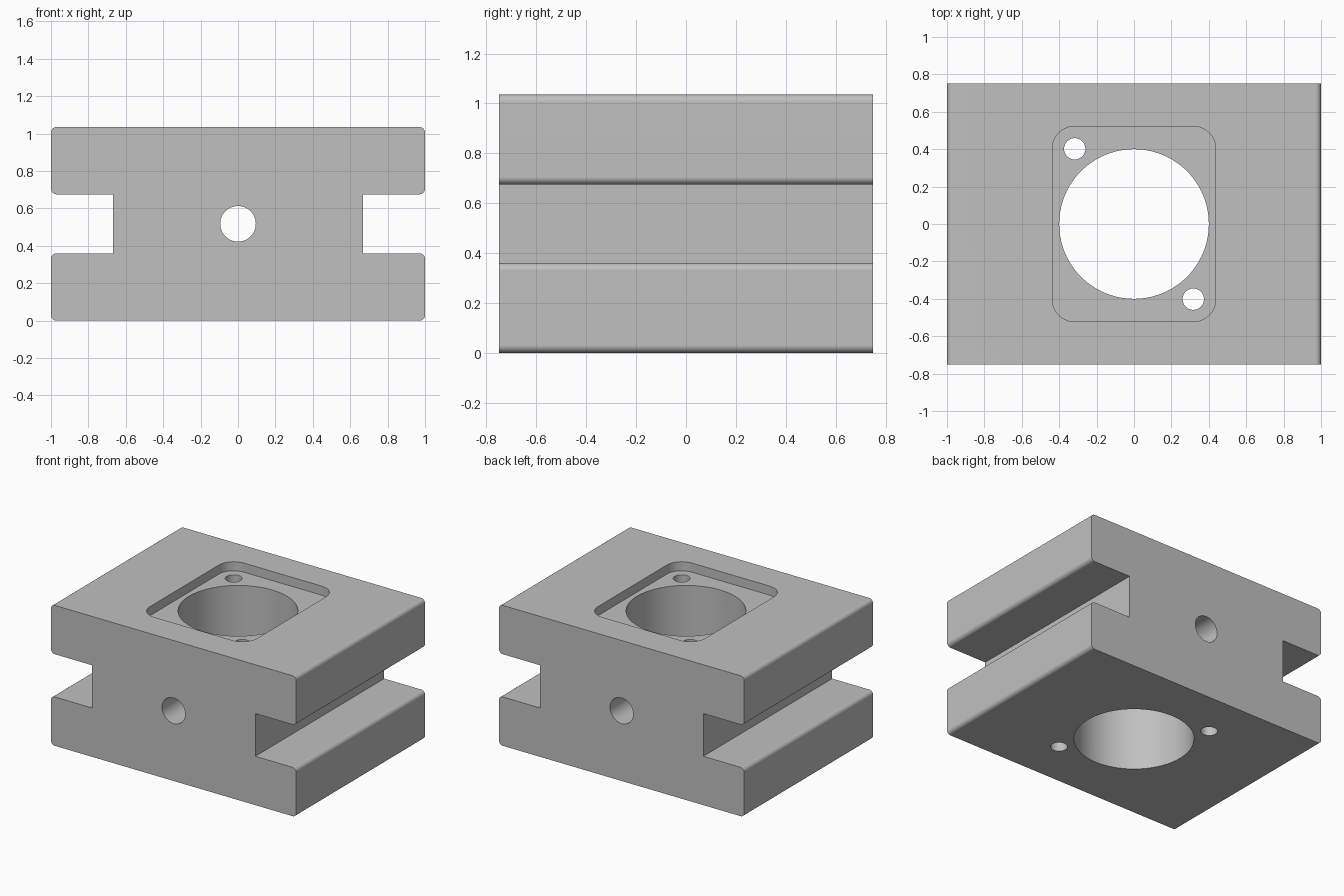
import bpy, bmesh, math

if "Cube" in bpy.data.objects:
    bpy.data.objects.remove(bpy.data.objects["Cube"])

HEIGHT, DEPTH = 1.035, 1.5
MID = HEIGHT / 2

grey = bpy.data.materials.new("machined grey")
grey.use_nodes = True
COLOUR = (0.53, 0.53, 0.53, 1)
grey.diffuse_color = COLOUR
grey.node_tree.nodes["Principled BSDF"].inputs["Base Color"].default_value = COLOUR


def prism(name, points, direction):
    """Closed prism from a planar outline swept along a direction."""
    bm = bmesh.new()
    face = bm.faces.new([bm.verts.new(p) for p in points])
    swept = bmesh.ops.extrude_face_region(bm, geom=[face])["geom"]
    verts = [v for v in swept if isinstance(v, bmesh.types.BMVert)]
    bmesh.ops.translate(bm, verts=verts, vec=direction)
    bmesh.ops.recalc_face_normals(bm, faces=bm.faces)
    mesh = bpy.data.meshes.new(name)
    bm.to_mesh(mesh)
    bm.free()
    mesh.materials.append(grey)
    obj = bpy.data.objects.new(name, mesh)
    bpy.context.collection.objects.link(obj)
    return obj


def arc(cx, cy, radius, start, steps):
    """Quarter turn counter-clockwise from the start angle in degrees."""
    angles = [math.radians(start + 90 * i / steps) for i in range(steps + 1)]
    return [(cx + radius * math.cos(a), cy + radius * math.sin(a)) for a in angles]


def circle(radius, sides):
    return [(radius * math.cos(math.tau * i / sides),
             radius * math.sin(math.tau * i / sides)) for i in range(sides)]


def cut(body, cutter):
    """Subtract a cutter from the body and discard it."""
    cutter.hide_render = True
    mod = body.modifiers.new("cut", "BOOLEAN")
    mod.operation, mod.solver, mod.object = "DIFFERENCE", "EXACT", cutter
    bpy.context.view_layer.objects.active = body
    bpy.ops.object.modifier_apply(modifier=mod.name)
    bpy.data.objects.remove(cutter)


# Block: H-shaped section with rounded outer corners and square slot roots
FILLET, SLOT_X, SLOT_LOW = 0.03, 0.667, 0.36
SLOT_HIGH = HEIGHT - SLOT_LOW
edge = 1 - FILLET
right = (arc(edge, FILLET, FILLET, -90, 6)
         + arc(edge, SLOT_LOW - FILLET, FILLET, 0, 6)
         + [(SLOT_X, SLOT_LOW), (SLOT_X, SLOT_HIGH)]
         + arc(edge, SLOT_HIGH + FILLET, FILLET, -90, 6)
         + arc(edge, HEIGHT - FILLET, FILLET, 0, 6))
outline = right + [(-x, z) for x, z in reversed(right)]
body = prism("slotted_block", [(x, -DEPTH / 2, z) for x, z in outline], (0, DEPTH, 0))

# Shallow rounded rectangular pocket in the top
R, HALF_X, HALF_Y = 0.12, 0.437, 0.522
pocket = []
for sx, sy, start in ((1, 1, 0), (-1, 1, 90), (-1, -1, 180), (1, -1, 270)):
    pocket += arc(sx * (HALF_X - R), sy * (HALF_Y - R), R, start, 10)
cut(body, prism("pocket_cutter", [(x, y, HEIGHT - 0.067) for x, y in pocket], (0, 0, 0.3)))

# Central bore and two diagonal through holes
for cx, cy, radius, sides in ((0, 0, 0.4, 96), (-0.317, 0.402, 0.057, 40),
                              (0.317, -0.402, 0.057, 40)):
    ring = [(cx + x, cy + y, -0.2) for x, y in circle(radius, sides)]
    cut(body, prism("vertical_hole_cutter", ring, (0, 0, HEIGHT + 0.4)))

# Cross hole from front to back
ring = [(x, -1, MID + z) for x, z in circle(0.095, 48)]
cut(body, prism("cross_hole_cutter", ring, (0, 2, 0)))

# Smooth the curved walls while keeping the flats flat
bpy.ops.object.select_all(action="DESELECT")
body.select_set(True)
bpy.context.view_layer.objects.active = body
bpy.ops.object.shade_smooth_by_angle(angle=math.radians(30))
weighted = body.modifiers.new("flat faces", "WEIGHTED_NORMAL")
weighted.keep_sharp = True
